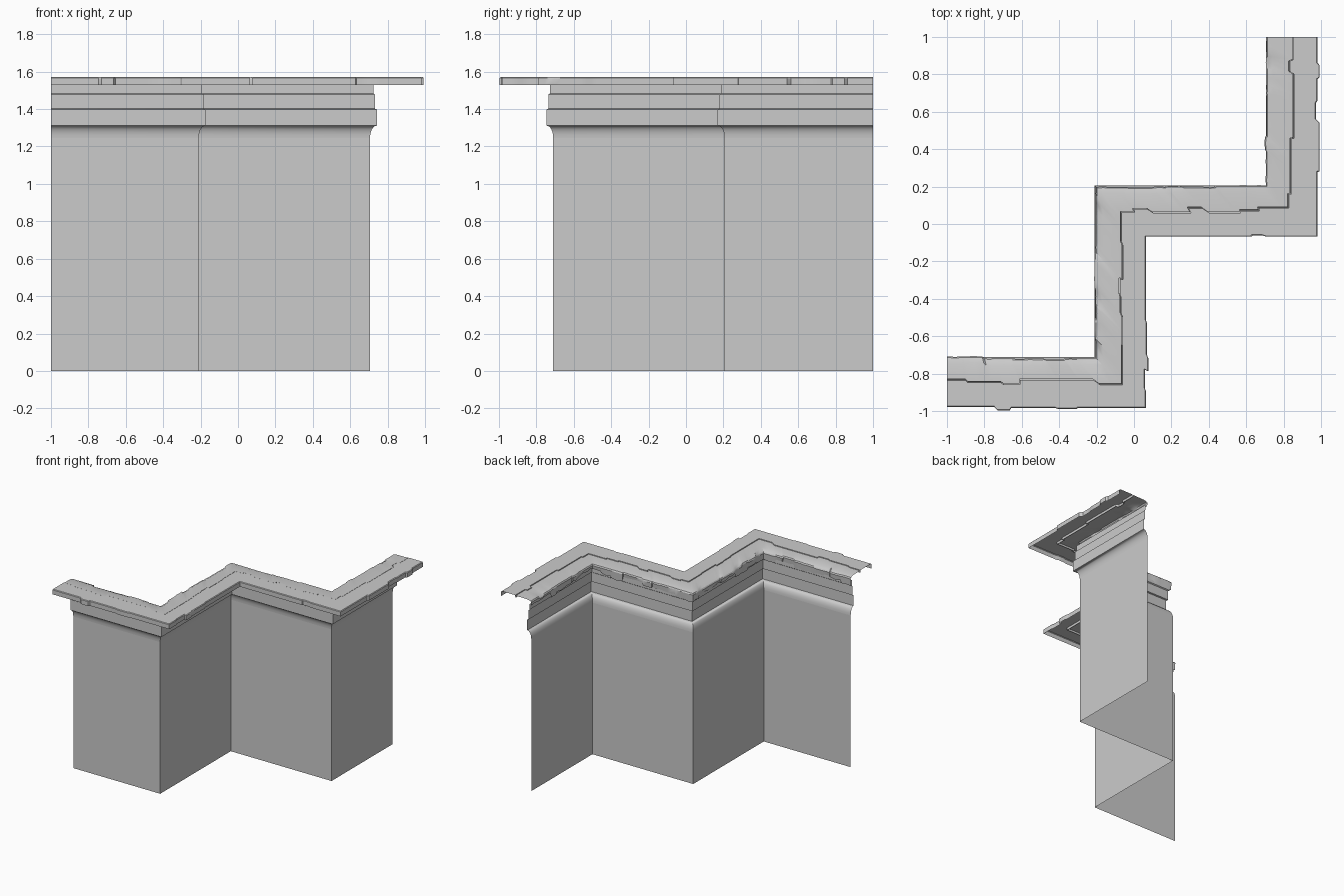
import bpy, bmesh, random
from math import radians, sin, cos, pi

random.seed(7)
if "Cube" in bpy.data.objects:
    bpy.data.objects.remove(bpy.data.objects["Cube"])

stone = bpy.data.materials.new("pale grey stone")
stone.use_nodes = True
GREY = (0.6, 0.6, 0.6, 1)
stone.diffuse_color = GREY
stone.node_tree.nodes["Principled BSDF"].inputs["Base Color"].default_value = GREY

# Zigzag line of the back of the wall, from left end to right end
PATH = [(-1, -0.71), (-0.21, -0.71), (-0.21, 0.206), (0.706, 0.206), (0.706, 1)]


def place(seg, t, offset):
    """Point on one leg of the zigzag, pushed out toward the front."""
    ends = []
    for i in (seg, seg + 1):
        x, y = PATH[i]
        ends.append((x if i == 0 else x + offset,
                     y if i == len(PATH) - 1 else y - offset))
    (ax, ay), (bx, by) = ends
    return ax + (bx - ax) * t, ay + (by - ay) * t


def sweep(name, stations, section):
    """Skin a sheet; section(data) gives (offset, z) pairs per station."""
    bm = bmesh.new()
    rows = []
    for seg, t, data in stations:
        rows.append([bm.verts.new((*place(seg, t, o), z)) for o, z in section(data)])
    for a, b in zip(rows, rows[1:]):
        for k in range(len(a) - 1):
            bm.faces.new((a[k], b[k], b[k + 1], a[k + 1]))
    mesh = bpy.data.meshes.new(name)
    bm.to_mesh(mesh)
    bm.free()
    mesh.materials.append(stone)
    ob = bpy.data.objects.new(name, mesh)
    bpy.context.collection.objects.link(ob)
    bpy.ops.object.select_all(action='DESELECT')
    ob.select_set(True)
    bpy.context.view_layer.objects.active = ob
    bpy.ops.object.shade_smooth_by_angle(angle=radians(30))
    return ob


LEGS = len(PATH) - 1
corners = [(s, 0, None) for s in range(LEGS)] + [(LEGS - 1, 1, None)]

# Plain wall sheet
sweep("wall", corners, lambda d: [(0, 0), (0, 1.245)])

# Cove and stepped bands under the capping
cove = [(0.032 * (1 - cos(a)), 1.245 + 0.065 * sin(a))
        for a in (pi / 2 * i / 6 for i in range(7))]
bands = [(0.037, 1.312), (0.037, 1.398), (0.026, 1.402), (0.026, 1.478),
         (0.018, 1.484), (0.018, 1.53)]
sweep("cornice_moulding", corners, lambda d: cove + bands)


# Worn capping stones: each stone shifts its back edge, crack and front edge
def new_edges(old):
    fresh = dict(back=random.uniform(-0.01, 0.014),
                 crack=random.uniform(0.118, 0.148),
                 front=random.choice((0.268, 0.274, 0.274, 0.28, 0.287)),
                 low=random.uniform(1.485, 1.53),
                 rear=random.uniform(1.548, 1.563))
    return {k: v if old is None or random.random() < 0.65 else old[k]
            for k, v in fresh.items()}


stations = []
edges = new_edges(None)
for seg in range(LEGS):
    count = random.choice((8, 9, 10))
    cuts = [0] + [(i + random.uniform(-0.25, 0.25)) / count for i in range(1, count)] + [1]
    for i, (a, b) in enumerate(zip(cuts, cuts[1:])):
        if i:                       # stones wrap around corners
            edges = new_edges(edges)
        start = a + 0.006 if i else a
        end = b - 0.006 if i < count - 1 else b
        if not (seg and i == 0):
            stations.append((seg, start, edges))
        # a chipped middle point on each stone
        chip = dict(edges)
        chip["low"] += random.uniform(-0.01, 0.012)
        chip["back"] += random.uniform(-0.003, 0.003)
        stations.append((seg, (start + end) / 2, chip))
        stations.append((seg, end, edges))


def cap_section(e):
    c, f, b = e["crack"], e["front"], e["back"]
    return [(f, 1.53), (f, 1.566), (f - 0.005, 1.571),
            (c + 0.003, 1.571), (c + 0.002, 1.552),
            (c - 0.002, 1.552), (c - 0.003, 1.568),
            (b + 0.035, 1.566), (b + 0.006, e["rear"]),
            (b, e["rear"] - 0.01), (b + 0.004, e["low"])]


sweep("capping_stones", stations, cap_section)
